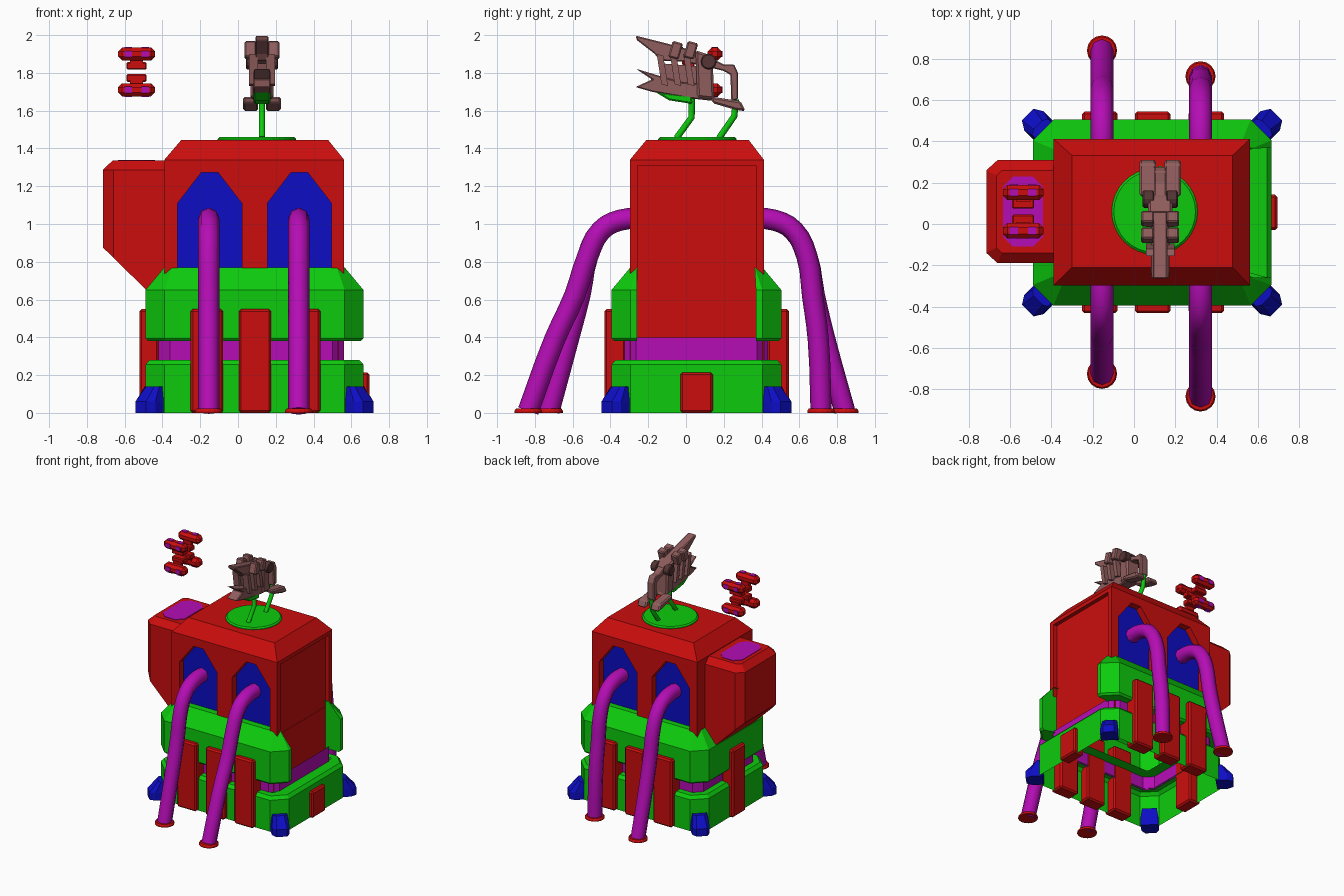
import bpy, bmesh, math
from mathutils import Vector

if "Cube" in bpy.data.objects:
    bpy.data.objects.remove(bpy.data.objects["Cube"])


def material(name, col):
    m = bpy.data.materials.new(name)
    m.diffuse_color = (*col, 1)
    m.use_nodes = True
    m.node_tree.nodes["Principled BSDF"].inputs["Base Color"].default_value = m.diffuse_color
    return m


RED = material("red", (0.6, 0.004, 0.004))
GREEN = material("green", (0.004, 0.6, 0.004))
BLUE = material("blue", (0.004, 0.004, 0.56))
PURPLE = material("purple", (0.46, 0.004, 0.46))
BROWN = material("brown", (0.28, 0.11, 0.11))
DARK = material("dark_brown", (0.09, 0.035, 0.035))


def loft(name, rings, mat, loop=True, caps=(True, True), sides=False, bevel=0):
    """Skin a stack of equal rings; sides closes the ends of an open strip."""
    bm = bmesh.new()
    vs = [[bm.verts.new(p) for p in r] for r in rings]
    n = len(rings[0])
    for a, b in zip(vs, vs[1:]):
        for i in range(n if loop else n - 1):
            j = (i + 1) % n
            bm.faces.new((a[i], a[j], b[j], b[i]))
    if caps[0]:
        bm.faces.new(vs[0])
    if caps[1]:
        bm.faces.new(vs[-1])
    if sides:
        bm.faces.new([r[0] for r in vs])
        bm.faces.new([r[-1] for r in vs])
    bmesh.ops.recalc_face_normals(bm, faces=bm.faces)
    me = bpy.data.meshes.new(name)
    bm.to_mesh(me)
    bm.free()
    ob = bpy.data.objects.new(name, me)
    bpy.context.collection.objects.link(ob)
    me.materials.append(mat)
    if bevel:
        mod = ob.modifiers.new("bevel", 'BEVEL')
        mod.width, mod.segments = bevel, 1
    return ob


def rect(x0, x1, y0, y1, z):
    return [(x0, y0, z), (x1, y0, z), (x1, y1, z), (x0, y1, z)]


def box(name, x0, x1, y0, y1, z0, z1, mat, bevel=0):
    return loft(name, [rect(x0, x1, y0, y1, z0), rect(x0, x1, y0, y1, z1)], mat, bevel=bevel)


def prism_x(name, pts, x0, x1, mat, bevel=0):
    return loft(name, [[(x, y, z) for y, z in pts] for x in (x0, x1)], mat, bevel=bevel)


def prism_y(name, pts, y0, y1, mat):
    return loft(name, [[(x, y, z) for x, z in pts] for y in (y0, y1)], mat)


def tube(name, pts, r, mat, smooth=True):
    cu = bpy.data.curves.new(name, 'CURVE')
    cu.dimensions = '3D'
    cu.bevel_depth, cu.bevel_resolution, cu.resolution_u = r, 2, 3
    cu.use_fill_caps = True
    sp = cu.splines.new('BEZIER' if smooth else 'POLY')
    store = sp.bezier_points if smooth else sp.points
    store.add(len(pts) - 1)
    for p, co in zip(store, pts):
        if smooth:
            p.co, p.handle_left_type, p.handle_right_type = co, 'AUTO', 'AUTO'
        else:
            p.co = (*co, 1)
    ob = bpy.data.objects.new(name, cu)
    bpy.context.collection.objects.link(ob)
    cu.materials.append(mat)
    bpy.ops.object.select_all(action='DESELECT')
    ob.select_set(True)
    bpy.context.view_layer.objects.active = ob
    bpy.ops.object.convert(target='MESH')
    bpy.ops.object.shade_smooth_by_angle(angle=math.radians(50))


def disk(name, c, r, z0, z1, mat, n=24, taper=0.9):
    loft(name, [[(c[0] + q * math.cos(2 * math.pi * i / n), c[1] + q * math.sin(2 * math.pi * i / n), z)
                 for i in range(n)] for q, z in ((r, z0), (r, (z0 + z1) / 2), (r * taper, z1))], mat)


# Plan outline with cut corners, shrunk by d
X0, X1, Y0, Y1, C = -0.49, 0.665, -0.395, 0.505, 0.1


def outline(d, z, gap=None, x1=X1):
    a, b, e, f, c = X0 + d, x1 - d, Y0 + d, Y1 - d, max(C - 0.586 * d, 0.015)
    p = [(b, e + c), (b - c, e), (a + c, e), (a, e + c), (a, f - c), (a + c, f), (b - c, f), (b, f - c)]
    if gap:
        p = [(b, gap[0])] + p + [(b, gap[1])]
    return [(x, y, z) for x, y in p]


# Base, waist band and open collar
loft("base", [outline(d, z) for d, z in ((0, 0), (0, 0.255), (0.022, 0.28), (0.075, 0.28))],
     GREEN, caps=(False, False))
loft("waist_band", [outline(0.07, z, x1=0.63) for z in (0.27, 0.4)], PURPLE, caps=(False, False))
box("base_ledge", 0.5, 0.61, -0.3, 0.41, 0.265, 0.28, GREEN)
loft("collar", [outline(d, z, (-0.26, 0.37)) for d, z in
                ((0.16, 0.38), (0.015, 0.38), (0, 0.395), (0, 0.65), (0.1, 0.77), (0.16, 0.77))],
     GREEN, loop=False, caps=(False, False), sides=True)

# Tower body with a recessed side panel and arched niches
body = loft("tower_body", [rect(-0.39, 0.562, -0.297, 0.412, 0.7), rect(-0.39, 0.562, -0.297, 0.412, 1.34),
                           rect(-0.3, 0.477, -0.21, 0.332, 1.445)], RED)
box("side_panel", 0.49, 0.532, -0.297, 0.412, 0.28, 0.72, RED)


def cut(cutter):
    cutter.hide_render = True
    cutter.hide_set(True)
    mod = body.modifiers.new("cut", 'BOOLEAN')
    mod.operation, mod.object, mod.solver = 'DIFFERENCE', cutter, 'EXACT'


cut(box("panel_cutter", 0.53, 0.7, -0.257, 0.37, 0.6, 1.31, RED))
for cx in (-0.15, 0.325):
    arch = [(cx + x, z) for x, z in ((-0.17, 0.73), (0.17, 0.73), (0.17, 1.11), (0.045, 1.272),
                                     (-0.045, 1.272), (-0.17, 1.11))]
    for face, back in ((-0.297, -0.237), (0.412, 0.352)):
        s = 1 if back > face else -1
        cut(prism_y("niche_cutter", arch, face - s * 0.1, back, RED))
        prism_y("niche_window", arch, back - s * 0.006, back + s * 0.002, BLUE)

# Side cabinet with sloping underside and top plate
cab = [(-0.38, -0.19), (-0.66, -0.19), (-0.715, -0.14), (-0.715, 0.26), (-0.66, 0.31), (-0.38, 0.31)]
top = [(-0.38, -0.14), (-0.64, -0.14), (-0.665, -0.115), (-0.665, 0.235), (-0.64, 0.26), (-0.38, 0.26)]
loft("side_cabinet", [[(x, y, 0.655 + (-0.49 - x) * 0.98) for x, y in cab],
                      [(x, y, 1.287) for x, y in cab], [(x, y, 1.335) for x, y in top]], RED)
plate = [(-0.585, -0.11), (-0.49, -0.11), (-0.44, -0.06), (-0.44, 0.18), (-0.49, 0.23),
         (-0.585, 0.23), (-0.635, 0.18), (-0.635, -0.06)]
loft("cabinet_plate", [[(x, y, z) for x, y in plate] for z in (1.332, 1.339)], PURPLE)

# Buttress strips
for x in (-0.165, 0.09, 0.35):
    box("front_strip", x - 0.086, x + 0.086, -0.432, -0.32, 0, 0.55, RED, 0.012)
    box("back_strip", x - 0.086, x + 0.086, 0.43, 0.545, 0, 0.55, RED, 0.012)
box("left_strip", -0.522, -0.42, -0.03, 0.142, 0, 0.55, RED, 0.012)
box("right_block", 0.6, 0.695, -0.03, 0.142, 0, 0.215, RED, 0.012)

# Corner feet, pointing out along the diagonals
for sx, cx in ((-1, X0 + 0.05), (1, X1 - 0.05)):
    for sy, cy in ((-1, Y0 + 0.05), (1, Y1 - 0.05)):
        u, v = Vector((sx, sy, 0)).normalized(), Vector((-sy, sx, 0)).normalized()
        loft("corner_foot", [[Vector((cx, cy, z)) + u * a + v * b for a, b in
                              ((-0.02, -w0), (-0.02, w0), (u1 * 0.6, w0), (u1, w1), (u1, -w1), (u1 * 0.6, -w0))]
                             for z, u1, w0, w1 in ((0, 0.105, 0.066, 0.04), (0.06, 0.105, 0.066, 0.04),
                                                   (0.14, 0.035, 0.055, 0.03))], BLUE)

# Hanging cables with foot flanges
front = [(-0.22, 1.03), (-0.35, 1.02), (-0.45, 0.965), (-0.52, 0.83)]
back = [(0.33, 1.03), (0.47, 1.02), (0.57, 0.965), (0.64, 0.83)]
for x, path in ((-0.155, front + [(-0.56, 0.63), (-0.62, 0.4), (-0.725, 0.01)]),
                (0.322, front + [(-0.59, 0.62), (-0.695, 0.39), (-0.835, 0.01)]),
                (-0.155, back + [(0.68, 0.62), (0.735, 0.39), (0.84, 0.01)]),
                (0.322, back + [(0.67, 0.62), (0.7, 0.39), (0.715, 0.01)])):
    tube("cable", [(x, y, z) for y, z in path], 0.056, PURPLE)
    disk("cable_flange", (x, path[-1][0]), 0.073, 0, 0.022, RED, 16)

# Floating drone: four lobes with inner pads and inlays
for sy in (-1, 1):
    for sz in (-1, 1):
        def part(name, x0, x1, a0, a1, b0, b1, mat, bev=0):
            ys, zs = sorted((0.06 + sy * a0, 0.06 + sy * a1)), sorted((1.805 + sz * b0, 1.805 + sz * b1))
            box(name, -0.537 + x0, -0.537 + x1, *ys, *zs, mat, bev)
        part("drone_lobe", -0.098, 0.098, 0.055, 0.13, 0.06, 0.13, RED, 0.022)
        part("drone_pad", -0.053, 0.053, 0.015, 0.075, 0.012, 0.052, RED, 0.006)
        part("drone_link", -0.035, 0.035, 0.05, 0.08, 0.04, 0.08, RED)
        for x in (-0.045, 0.045):
            part("drone_inlay", x - 0.02, x + 0.02, 0.125, 0.133, 0.078, 0.112, PURPLE)
            part("drone_cap", x - 0.02, x + 0.02, 0.075, 0.11, 0.125, 0.133, PURPLE)

# Turret plate, struts and cradle
GX = 0.127
disk("turret_plate", (0.1, 0.06), 0.208, 1.44, 1.46, GREEN, 32, 0.95)
tube("front_strut", [(GX, -0.05, 1.455), (GX, 0.03, 1.565), (GX, 0.03, 1.67)], 0.017, GREEN, False)
tube("rear_strut", [(GX, 0.175, 1.455), (GX, 0.255, 1.57), (GX, 0.265, 1.66)], 0.017, GREEN, False)
prism_x("cradle", [(-0.165, 1.7), (0.03, 1.68), (0.035, 1.635), (-0.09, 1.655)], GX - 0.045, GX + 0.045, GREEN, 0.008)

# Blaster: jaws, core, ribs and tail
prism_x("upper_jaw", [(-0.265, 1.997), (-0.06, 1.945), (0.1, 1.9), (0.12, 1.83), (-0.02, 1.86),
                      (-0.14, 1.865), (-0.165, 1.9), (-0.262, 1.975)], GX - 0.035, GX + 0.035, BROWN, 0.006)
prism_x("lower_jaw", [(-0.265, 1.822), (-0.16, 1.79), (-0.02, 1.75), (0.12, 1.74), (0.16, 1.65), (0.02, 1.665),
                      (-0.18, 1.7), (-0.268, 1.725), (-0.18, 1.765)], GX - 0.045, GX + 0.045, BROWN, 0.006)
prism_x("blaster_core", [(-0.13, 1.85), (0.13, 1.83), (0.14, 1.72), (-0.1, 1.75)], GX - 0.03, GX + 0.03, BROWN)
prism_x("blaster_rear", [(0.05, 1.92), (0.14, 1.89), (0.15, 1.66), (0.06, 1.67)], GX - 0.06, GX + 0.06, BROWN, 0.012)
for s in (-1, 1):
    def side(name, pts, a, b, mat=BROWN, bev=0):
        prism_x(name, pts, *sorted((GX + s * a, GX + s * b)), mat, bev)
    for y in (-0.155, -0.085, -0.015):
        side("rib", [(y, 1.9), (y + 0.035, 1.89), (y + 0.06, 1.73), (y + 0.025, 1.74)], 0.02, 0.07)
    for y in (-0.07, 0.01):
        side("upper_fin", [(y, 1.97), (y + 0.055, 1.955), (y + 0.03, 1.87), (y - 0.025, 1.885)], 0.03, 0.092, BROWN, 0.008)
    side("tail_fin", [(0.13, 1.675), (0.29, 1.65), (0.315, 1.597), (0.26, 1.605), (0.14, 1.64)], 0.02, 0.1, BROWN, 0.01)
    side("pivot", [(0.12 + 0.042 * math.cos(i * math.pi / 6), 1.86 + 0.042 * math.sin(i * math.pi / 6))
                   for i in range(12)], 0.03, 0.085, DARK, 0.006)
prism_x("tail_arm", [(0.12, 1.885), (0.2, 1.845), (0.255, 1.845), (0.275, 1.8), (0.275, 1.66), (0.24, 1.65),
                     (0.235, 1.79), (0.2, 1.81), (0.12, 1.83)], GX - 0.03, GX + 0.03, BROWN, 0.006)
